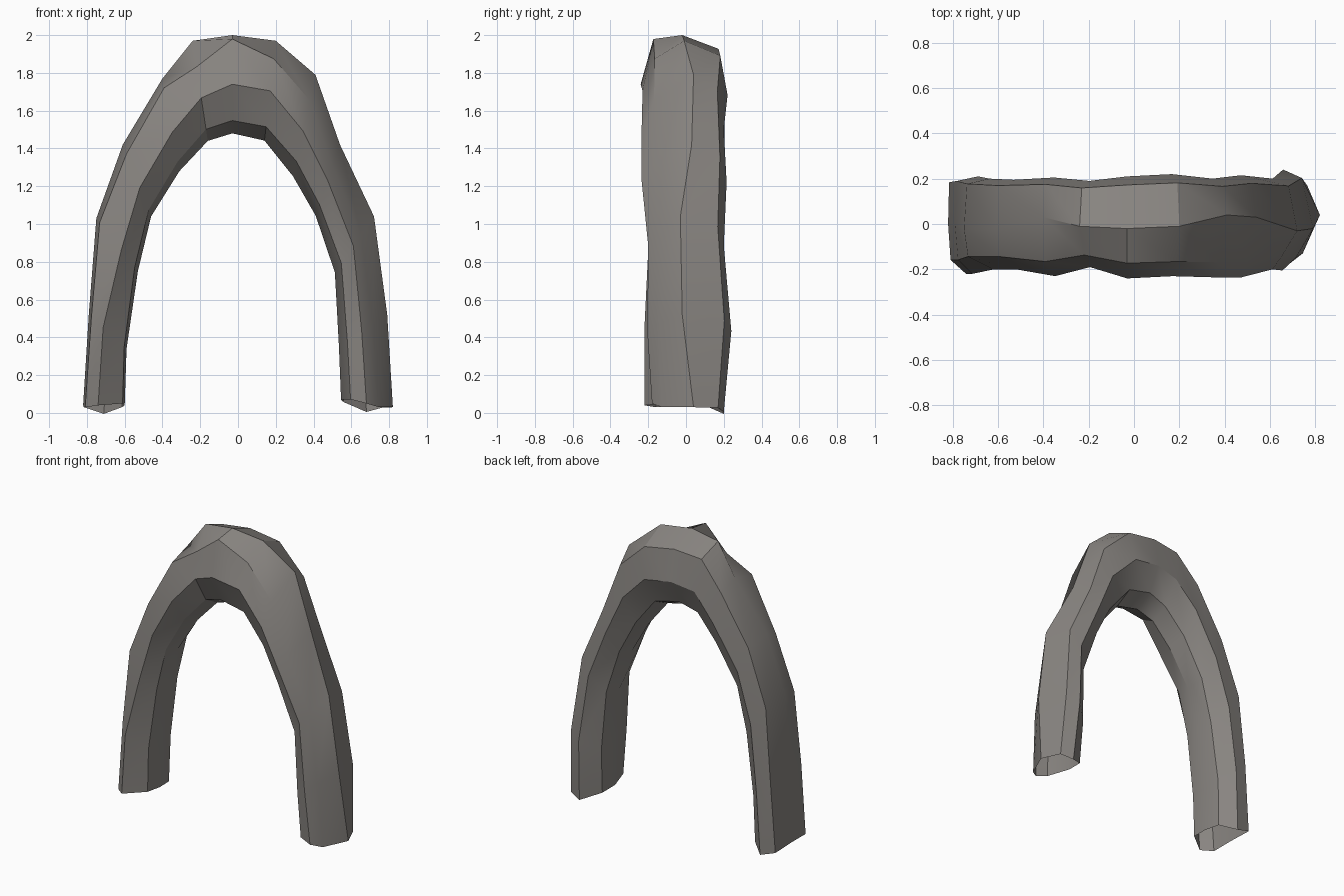
import bpy, bmesh, math

if "Cube" in bpy.data.objects:
    bpy.data.objects.remove(bpy.data.objects["Cube"])

# Each ring of the arch: outer x, z, inner x, z, front y, back y, centre ridge y,
# depth of the outer-front edge, depth of the front ridge (0 outer, 1 inner)
RINGS = [
    (-.82, .03, -.60, .03, -.22, .20, .00, .05, .36),
    (-.79, .52, -.59, .34, -.22, .21, .00, .07, .38),
    (-.75, 1.03, -.53, .75, -.20, .20, -.02, .08, .6),
    (-.61, 1.42, -.46, 1.04, -.20, .195, -.02, .13, .6),
    (-.40, 1.77, -.31, 1.28, -.23, .205, .03, .1, .58),
    (-.24, 1.97, -.16, 1.44, -.19, .19, -.01, .26, .57),
    (-.03, 2.0, -.03, 1.48, -.24, .21, -.02, .04, .5),
    (.20, 1.97, .14, 1.44, -.23, .22, -.01, .18, .5),
    (.41, 1.79, .29, 1.25, -.235, .20, .04, .25, .55),
    (.54, 1.42, .41, 1.04, -.235, .215, .03, .3, .5),
    (.72, 1.04, .51, .74, -.20, .20, -.03, .33, .52),
    (.79, .52, .53, .35, -.205, .24, -.02, .29, .52),
    (.82, .02, .54, .06, -.18, .20, .04, .27, .5),
]

# Rest of the section, as depth and width: inner-front, inner, inner-back, back, outer-back
LEFT = [(.95, -.55), (1, 0), (.93, .6), (.5, 1), (.02, .92)]
CROWN = [(.87, -.6), (1, 0), (.87, .6), (.55, 1), (.14, .82)]
RIGHT = [(.8, -.9), (.98, 0), (.93, .6), (.5, 1), (.2, .85)]


def section(i, edge, ridge):
    """Blend the leg sections into the crown section."""
    s = (i - 6) / 6
    side = LEFT if s < 0 else RIGHT
    w = abs(s)
    rest = [(a + (c - a) * w, b + (d - b) * w)
            for (a, b), (c, d) in zip(CROWN, side)]
    return [(0, 0), (edge, -.72), (ridge, -1)] + rest


bm = bmesh.new()
loops = []
for i, (ox, oz, ix, iz, yf, yb, yc, edge, ridge) in enumerate(RINGS):
    loop = []
    for t, u in section(i, edge, ridge):
        if u == 0:
            y = yc if t < .5 else 0
        else:
            y = -u * yf if u < 0 else u * yb
        loop.append(bm.verts.new((ox + (ix - ox) * t, y, oz + (iz - oz) * t)))
    loops.append(loop)

# Skin between rings; the feet stay open
for a, b in zip(loops, loops[1:]):
    for k in range(8):
        n = (k + 1) % 8
        bm.faces.new((a[k], b[k], b[n], a[n]))

# Uneven broken edge at the feet
for loop in (loops[0], loops[-1]):
    for k, dz in enumerate((.01, 0, .01, .02, .01, 0, -.035, 0)):
        loop[k].co.z += dz
bmesh.ops.recalc_face_normals(bm, faces=bm.faces)

mesh = bpy.data.meshes.new("rock_arch")
bm.to_mesh(mesh)
bm.free()
arch = bpy.data.objects.new("rock_arch", mesh)
bpy.context.collection.objects.link(arch)
bpy.context.view_layer.objects.active = arch
arch.select_set(True)
bpy.ops.object.shade_smooth_by_angle(angle=math.radians(30))

# Dark warm stone
stone = bpy.data.materials.new("stone")
stone.diffuse_color = (.25, .235, .22, 1)
stone.use_nodes = True
stone.node_tree.nodes["Principled BSDF"].inputs["Base Color"].default_value = stone.diffuse_color
mesh.materials.append(stone)
